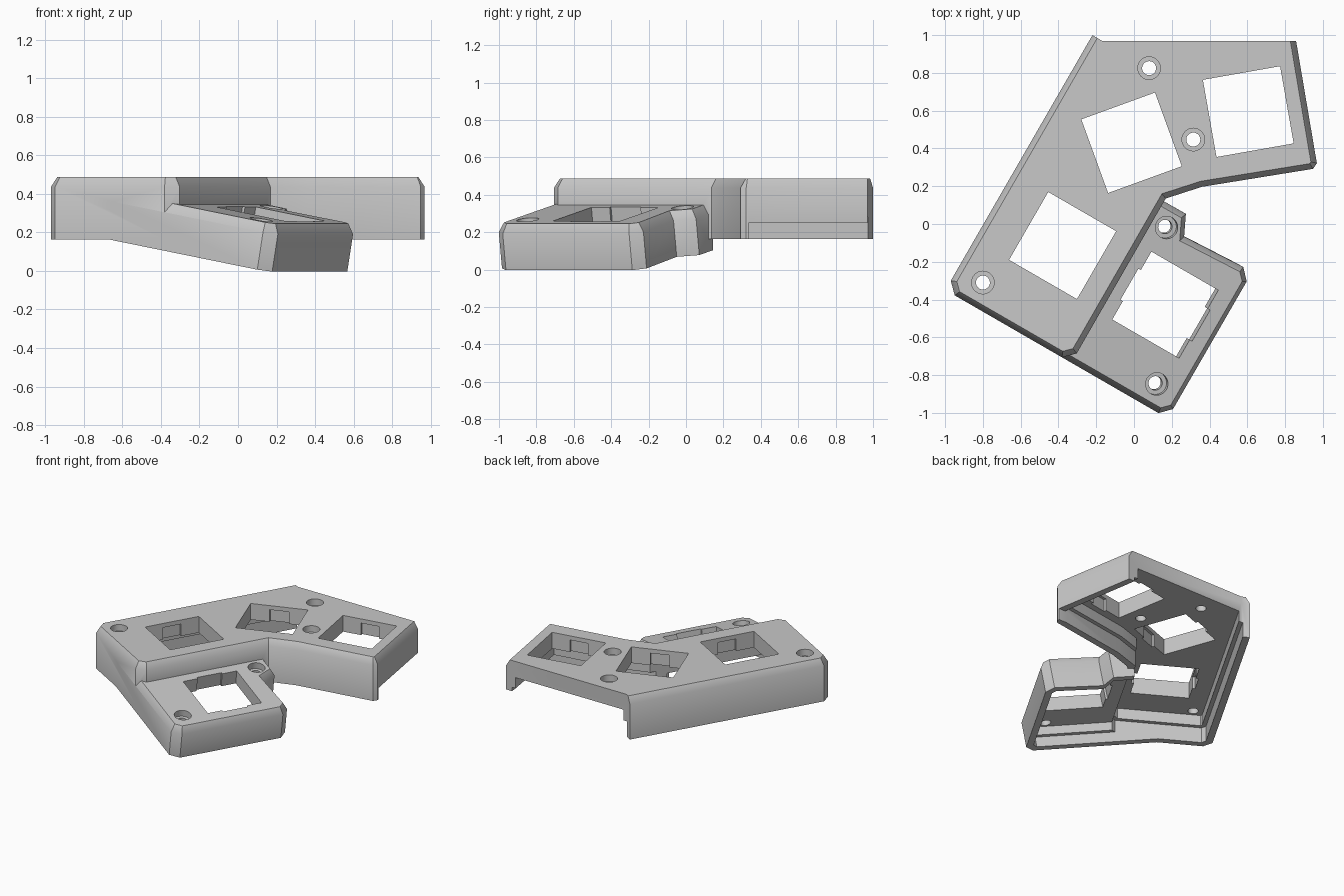
import bpy, bmesh, math
from mathutils import Matrix, Vector

if "Cube" in bpy.data.objects:
    bpy.data.objects.remove(bpy.data.objects["Cube"], do_unlink=True)

grey = bpy.data.materials.new("plain grey")
grey.use_nodes = True
COLOUR = (0.58, 0.58, 0.58, 1)
grey.diffuse_color = COLOUR
grey.node_tree.nodes["Principled BSDF"].inputs["Base Color"].default_value = COLOUR

TURN = Matrix.Rotation(math.radians(-30), 4, 'Z')
FLAT = Matrix.Identity(4)
# Frame of the lower plate: turned, then tipped down away from the ridge
TILT = (Matrix.Translation(TURN @ Vector((0.07, 0, 0.347))) @ TURN
        @ Matrix.Rotation(math.radians(10), 4, 'Y'))


def turned(s, t):
    return tuple((TURN @ Vector((s, t, 0))).xy)


def offset(points, dists):
    """Move each edge of a counter-clockwise outline inward by its distance."""
    n = len(points)
    lines = []
    for i in range(n):
        a, b = Vector(points[i]), Vector(points[(i + 1) % n])
        d = (b - a).normalized()
        lines.append((a + Vector((-d.y, d.x)) * dists[i], d))
    out = []
    for i in range(n):
        (p, d), (q, e) = lines[i - 1], lines[i]
        k = (q - p).cross(e) / d.cross(e)
        out.append(tuple(p + d * k))
    return out


def loft(name, rings, frame=FLAT):
    """Closed solid through stacked rings of (outline, height)."""
    bm = bmesh.new()
    loops = [[bm.verts.new((x, y, z)) for x, y in pts] for pts, z in rings]
    n = len(loops[0])
    bm.faces.new(loops[0][::-1])
    bm.faces.new(loops[-1])
    for lo, hi in zip(loops, loops[1:]):
        for i in range(n):
            j = (i + 1) % n
            bm.faces.new((lo[i], lo[j], hi[j], hi[i]))
    bmesh.ops.recalc_face_normals(bm, faces=bm.faces)
    mesh = bpy.data.meshes.new(name)
    bm.to_mesh(mesh)
    bm.free()
    mesh.transform(frame)
    mesh.materials.append(grey)
    ob = bpy.data.objects.new(name, mesh)
    bpy.context.collection.objects.link(ob)
    return ob


def combine(target, tool, operation='DIFFERENCE'):
    mod = target.modifiers.new("cut", 'BOOLEAN')
    mod.operation = operation
    mod.solver = 'EXACT'
    mod.object = tool
    bpy.context.view_layer.objects.active = target
    bpy.ops.object.modifier_apply(modifier=mod.name)
    bpy.data.objects.remove(tool, do_unlink=True)


def rect(x, y, w, h, deg=0):
    c, s = math.cos(math.radians(deg)), math.sin(math.radians(deg))
    return [(x + c * i * w / 2 - s * j * h / 2, y + s * i * w / 2 + c * j * h / 2)
            for i, j in ((-1, -1), (1, -1), (1, 1), (-1, 1))]


def circle(x, y, r, n=32):
    return [(x + r * math.cos(math.tau * i / n), y + r * math.sin(math.tau * i / n))
            for i in range(n)]


def cut(target, outline, z0, z1, frame=FLAT):
    combine(target, loft("cutter", [(outline, z0), (outline, z1)], frame))


# Upper plate: outline, chamfered rim, walls open at the back
FRONT = -0.802
TOP = 0.487
main = [turned(-0.69, -0.745), turned(-0.633, FRONT), turned(0.023, FRONT),
        turned(0.08, -0.745), (0.168, 0.135), (0.36, 0.197), (0.968, 0.295),
        (0.858, 0.97), (-0.17, 0.97), (-0.22, 1.0)]
outer = main[:6] + [(0.948, 0.292), (0.968, 0.322)] + main[7:]
rim = offset(outer, [0.03] * 8 + [0, 0, 0.03])
case = loft("keypad_case", [(outer, 0.162), (outer, 0.437), (rim, TOP)])

# Lower tilted plate, running on beneath the upper one
low = [(-0.35, FRONT), (0.56, FRONT), (0.617, -0.745), (0.617, 0.035),
       (0.562, 0.092), (0.205, 0.075), (0.152, 0.184), (-0.35, 0.18)]
low_rim = offset(low, [0.03] * 7 + [0])
lower = loft("lower_plate", [(low, -0.247), (low, -0.05), (low_rim, 0)], TILT)
combine(case, lower, 'UNION')

# Hollow underside with a thin lip and a thicker ledge above it
for wall, top in ((0.05, 0.28), (0.08, 0.362)):
    cut(case, offset(main, [wall] * 3 + [0.05] + [wall] * 3 + [-0.1, -0.1, wall]),
        -0.2, top)
for wall, top in ((0.05, -0.17), (0.08, -0.105)):
    cut(case, offset(low, [wall] * 5 + [0.03, 0.05, 0]), -0.5, top, TILT)

# Missing lip below the right-hand wall
cut(case, rect(0.93, 0.735, 0.46, 0.8), -0.2, 0.25)

# Square switch openings with clip recesses in two opposite sides
SIZE, CLIP = 0.415, 0.14
for x, y, deg, along_x in ((-0.378, -0.114, -30, True),
                           (-0.013, 0.43, 20, False),
                           (0.605, 0.595, 10, False)):
    w, h = (SIZE + 0.04, CLIP) if along_x else (CLIP, SIZE + 0.04)
    cut(case, rect(x, y, SIZE, SIZE, deg), 0.3, 0.6)
    cut(case, rect(x, y, w, h, deg), 0.31, 0.455)
cut(case, rect(0.292, -0.288, SIZE, SIZE), -0.16, 0.1, TILT)
cut(case, rect(0.292, -0.288, SIZE + 0.03, 0.19), -0.17, 0.11, TILT)

# Counterbored screw holes
for x, y, top, frame in ((0.08, 0.825, TOP, FLAT), (0.314, 0.447, TOP, FLAT),
                         (-0.8, -0.31, TOP, FLAT), (0.09, 0.07, 0, TILT),
                         (0.465, -0.673, 0, TILT)):
    cut(case, circle(x, y, 0.037), top - 0.3, top + 0.05, frame)
    cut(case, circle(x, y, 0.06), top - 0.05, top + 0.06, frame)

# Soft shading over the shallow edges only
case.select_set(True)
bpy.ops.object.shade_smooth_by_angle(angle=math.radians(35))
